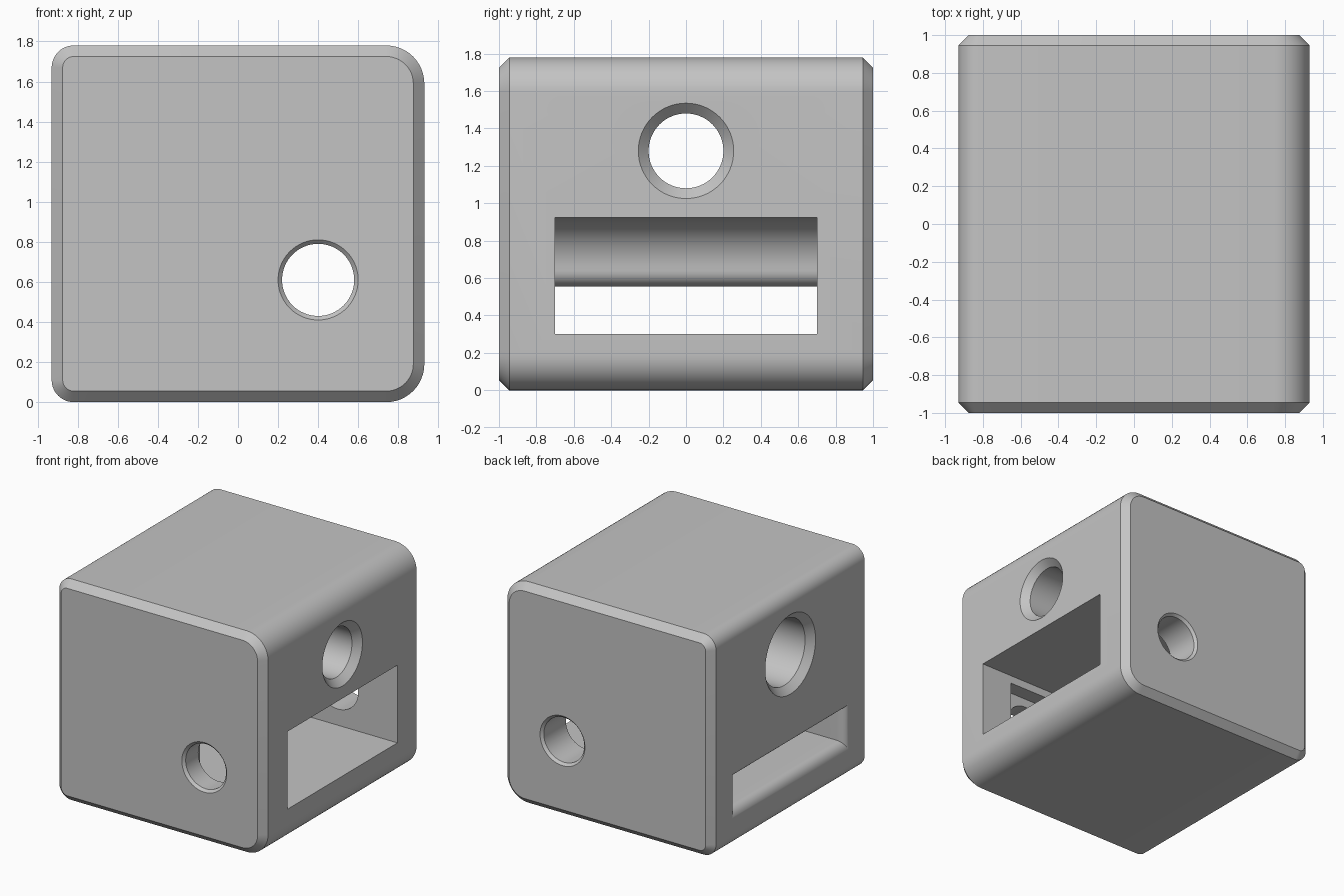
import bpy, bmesh, math

cube = bpy.data.objects.get("Cube")
if cube:
    bpy.data.objects.remove(cube, do_unlink=True)

W, D, H = 0.93, 1.0, 1.78      # half width, half depth, height
BEVEL = 0.055
OVER = 0.05                    # how far cutters overshoot the surface

grey = bpy.data.materials.new("plain grey")
grey.use_nodes = True
colour = (0.55, 0.55, 0.55, 1)
grey.diffuse_color = colour
grey.node_tree.nodes["Principled BSDF"].inputs["Base Color"].default_value = colour


def loft(name, sections):
    """Closed solid through matching rings of 3D points."""
    bm = bmesh.new()
    rings = [[bm.verts.new(p) for p in ring] for ring in sections]
    n = len(rings[0])
    for a, b in zip(rings, rings[1:]):
        for i in range(n):
            j = (i + 1) % n
            bm.faces.new((a[i], a[j], b[j], b[i]))
    bm.faces.new(rings[0])
    bm.faces.new(rings[-1])
    bmesh.ops.recalc_face_normals(bm, faces=bm.faces)
    mesh = bpy.data.meshes.new(name)
    bm.to_mesh(mesh)
    bm.free()
    obj = bpy.data.objects.new(name, mesh)
    bpy.context.collection.objects.link(obj)
    mesh.materials.append(grey)
    return obj


def arc(cx, cy, r, start, end, steps=12):
    angles = [math.radians(start + (end - start) * i / steps) for i in range(steps + 1)]
    return [(cx + r * math.cos(a), cy + r * math.sin(a)) for a in angles]


def along_y(points, y):
    return [(a, y, b) for a, b in points]


def along_x(points, x):
    return [(x, a, b) for a, b in points]


def rect(a0, a1, b0, b1):
    return [(a0, b0), (a1, b0), (a1, b1), (a0, b1)]


def circle(a, b, r):
    return arc(a, b, r, 0, 360, 64)[:-1]


def outline(inset):
    """Rounded block outline, with larger radii on the +x side."""
    big, small = 0.19, 0.11
    corners = [(W - big, H - big, big, 0), (-W + small, H - small, small, 90),
               (-W + small, small, small, 180), (W - big, big, big, 270)]
    return [p for x, z, r, a in corners for p in arc(x, z, r - inset, a, a + 90)]


# Block with chamfered front and back
body = loft("block", [along_y(outline(i), y) for y, i in
            ((-D, BEVEL), (-D + BEVEL, 0), (D - BEVEL, 0), (D, BEVEL))])

cutters = []

# Main cavity: ceiling curves down to a rounded lip above the narrow channel
floor, lip, ceiling, half = 0.30, 0.555, 0.925, 0.70
wall, big, small = -0.33, 0.285, 0.085
cavity = [(W + OVER, floor), (W + OVER, ceiling)]
cavity += arc(wall + big, ceiling - big, big, 90, 180, 16)
cavity += arc(wall - small, lip + small, small, 0, -90, 8)
cavity += [(-W - OVER, lip), (-W - OVER, floor)]
cutters.append(loft("cavity_cutter", [along_y(cavity, y) for y in (-half, half)]))

# Rounded flare where the channel leaves the -x side
flare = []
for i in range(9):
    a = math.pi / 2 * i / 8
    grow = 1 - math.sin(a)
    x = -W + 0.075 * (1 - math.cos(a))
    dy, up, down = 0.05 * grow, 0.062 * grow, 0.085 * grow
    flare.append((x, rect(-half - dy, half + dy, floor - down, lip + up)))
flare.insert(0, (-W - OVER, flare[0][1]))
flare.append((-W + 0.2, flare[-1][1]))
cutters.append(loft("flare_cutter", [along_x(p, x) for x, p in flare]))

# Stepped cross hole, chamfered at both ends
bore = [(-W - OVER, 0.32), (-W, 0.32), (-W + BEVEL, 0.265), (0, 0.265),
        (0, 0.20), (W - BEVEL, 0.20), (W, 0.255), (W + OVER, 0.255)]
cutters.append(loft("cross_hole_cutter", [along_x(circle(0, 1.28, r), x) for x, r in bore]))

# Front to back screw hole
r, rim = 0.18, 0.02
screw = [(-D - OVER, r + rim), (-D, r + rim), (-D + rim, r),
         (D - rim, r), (D, r + rim), (D + OVER, r + rim)]
cutters.append(loft("screw_hole_cutter", [along_y(circle(0.4, 0.61, q), y) for y, q in screw]))

# Square nut pocket inside the front wall
pocket = rect(0.15, 0.65, 0.36, 0.86)
cutters.append(loft("nut_pocket_cutter", [along_y(pocket, y) for y in (-half - 0.12, -half + OVER)]))

# Cut the openings and clear away the cutters
bpy.ops.object.select_all(action='DESELECT')
bpy.context.view_layer.objects.active = body
body.select_set(True)
for cutter in cutters:
    cutter.hide_render = True
    mod = body.modifiers.new(cutter.name, 'BOOLEAN')
    mod.operation = 'DIFFERENCE'
    mod.solver = 'EXACT'
    mod.object = cutter
    bpy.ops.object.modifier_apply(modifier=mod.name)
    bpy.data.objects.remove(cutter, do_unlink=True)

bpy.ops.object.shade_smooth_by_angle(angle=math.radians(25))
